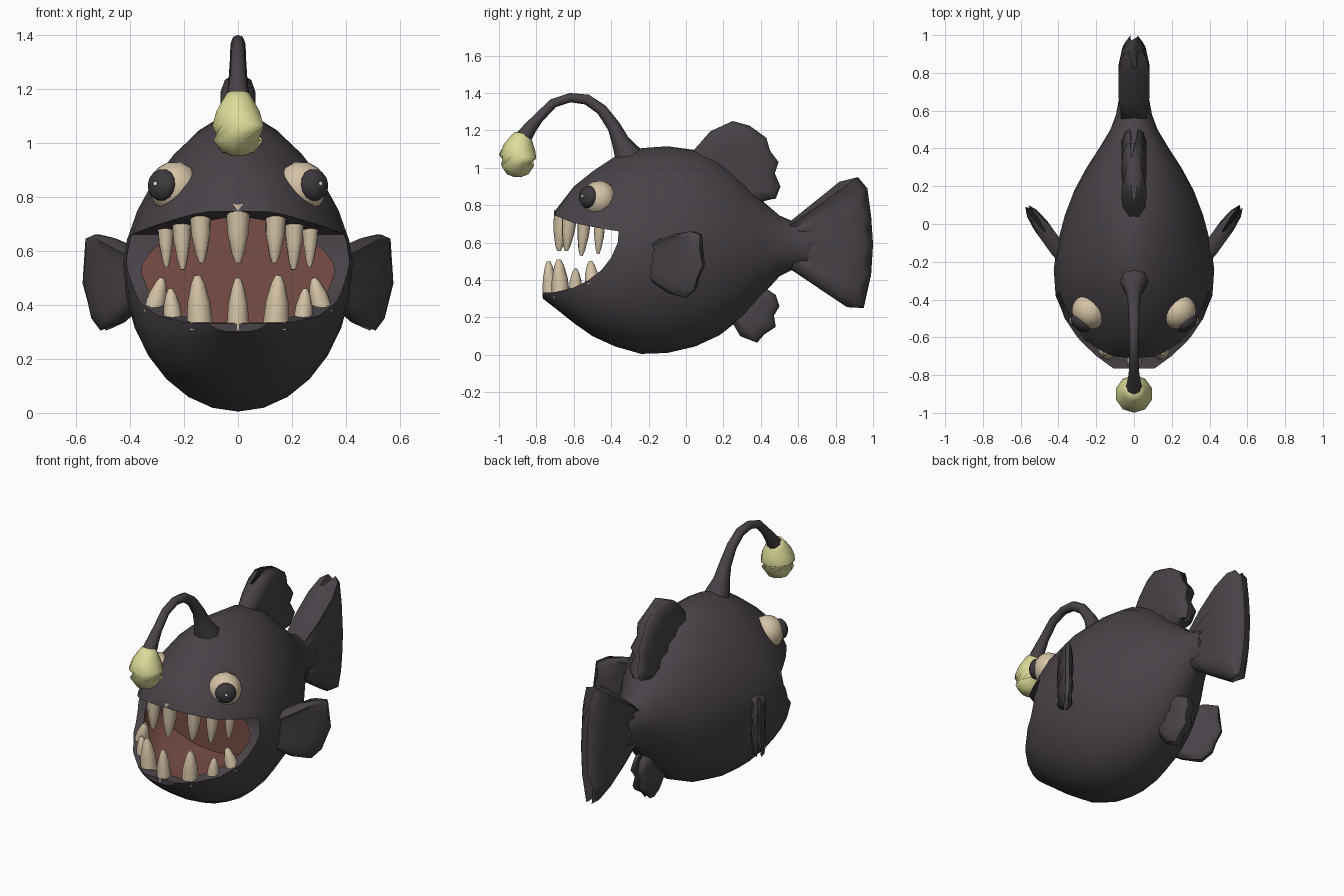
import bpy, bmesh, math
from mathutils import Vector

old = bpy.data.objects.get("Cube")
if old:
    bpy.data.objects.remove(old, do_unlink=True)


def material(name, rgb):
    m = bpy.data.materials.new(name)
    m.use_nodes = True
    m.diffuse_color = (*rgb, 1)
    m.node_tree.nodes["Principled BSDF"].inputs["Base Color"].default_value = (*rgb, 1)
    return m


SKIN = material("charcoal skin", (0.065, 0.055, 0.064))
MOUTH = material("mouth red", (0.19, 0.075, 0.06))
BONE = material("bone beige", (0.66, 0.54, 0.38))
GLOW = material("pale yellow", (0.72, 0.72, 0.32))
PUPIL = material("pupil black", (0.045, 0.04, 0.046))
GLINT = material("eye glint", (0.8, 0.8, 0.8))


def smooth(obj, angle):
    bpy.ops.object.select_all(action='DESELECT')
    obj.select_set(True)
    bpy.context.view_layer.objects.active = obj
    bpy.ops.object.shade_smooth_by_angle(angle=math.radians(angle))


def loft(name, rings, mat, angle=50):
    """Skin a list of closed rings and cap both ends."""
    bm = bmesh.new()
    rows = [[bm.verts.new(p) for p in ring] for ring in rings]
    n = len(rows[0])
    for a, b in zip(rows, rows[1:]):
        for i in range(n):
            k = (i + 1) % n
            bm.faces.new((a[i], a[k], b[k], b[i]))
    bm.faces.new(rows[0][::-1])
    bm.faces.new(rows[-1])
    bmesh.ops.recalc_face_normals(bm, faces=bm.faces)
    mesh = bpy.data.meshes.new(name)
    bm.to_mesh(mesh)
    bm.free()
    obj = bpy.data.objects.new(name, mesh)
    bpy.context.collection.objects.link(obj)
    mesh.materials.append(mat)
    smooth(obj, angle)
    return obj


def tube(name, path, mat, sides=8):
    """Round tube through (point, radius) pairs."""
    pts = [Vector(p) for p, r in path]
    rings = []
    for i, (p, r) in enumerate(path):
        t = pts[min(i + 1, len(pts) - 1)] - pts[max(i - 1, 0)]
        q = t.to_track_quat('Z', 'X')
        rings.append([pts[i] + q @ Vector((r * math.cos(a), r * math.sin(a), 0))
                      for a in (math.tau * k / sides for k in range(sides))])
    return loft(name, rings, mat, 60)


def ball(name, loc, scale, mat, facing=None):
    bpy.ops.mesh.primitive_uv_sphere_add(segments=14, ring_count=10, location=loc)
    obj = bpy.context.object
    obj.name = name
    obj.scale = scale
    if facing:
        obj.rotation_euler = Vector(facing).to_track_quat('Z', 'X').to_euler()
    obj.data.materials.append(mat)
    smooth(obj, 60)
    return obj


def fin(name, root, tips, thick, place, normal):
    """Puffy ribbed fan: rays run from the root line to the scalloped tip outline."""
    a, b = Vector(root[0]), Vector(root[1])
    last = len(tips) - 1
    rings = []
    for s, fat in ((0, .8), (.35, 1), (.7, 1), (.92, .75), (1, .3)):
        front, back = [], []
        for i, tip in enumerate(tips):
            p = place(*a.lerp(b, i / last).lerp(Vector(tip), s))
            h = thick * fat * (0.4 if i in (0, last) else 1 if i % 2 else 0.75)
            front.append(p + normal * h)
            back.append(p - normal * h)
        rings.append(front + back[::-1])
    return loft(name, rings, SKIN, 60)


# Body: rows of (y, half width, top, bottom)
BODY = [(-.765, .13, .55, .30), (-.70, .23, .77, .25), (-.6, .32, .90, .17),
        (-.5, .375, .98, .10), (-.38, .415, 1.06, .045), (-.24, .425, 1.105, .005),
        (-.1, .405, 1.115, .01), (.05, .365, 1.095, .045), (.18, .315, 1.03, .105),
        (.3, .25, .925, .2), (.4, .185, .83, .31), (.5, .125, .745, .42),
        (.58, .095, .71, .46), (.66, .08, .70, .47)]


def section(y, w, top, bottom, n=28):
    """Rounded section, narrower above and squarer at the jaw."""
    mid, half = (top + bottom) / 2, (top - bottom) / 2
    above = 1.6 + min(max(y, 0), .4) + max(0, -y - .55) * 4
    below = 2 + max(0, -y - .3) * 2
    ring = []
    for k in range(n):
        c, s = math.cos(math.tau * k / n), math.sin(math.tau * k / n)
        e = 2 / (above if s > 0 else below)
        ring.append((math.copysign(abs(c) ** e, c) * w, y,
                     mid + math.copysign(abs(s) ** e, s) * half))
    return ring


body = loft("body", [section(*row) for row in BODY], SKIN)

# Mouth: a wedge opens the jaws, an inset cavity hollows them
WEDGE = [(-.9, .77), (-.7, .745), (-.6, .705), (-.48, .68), (-.36, .66), (-.365, .60),
         (-.40, .52), (-.45, .455), (-.52, .40), (-.6, .36), (-.7, .335), (-.9, .325)]
wedge = loft("mouth_wedge", [[(x, y, z) for y, z in WEDGE] for x in (-.6, .6)], SKIN)
cavity = loft("mouth_cavity", [section(y, w - .05, min(t - .06, .74), max(b + .06, .3))
                               for y, w, t, b in BODY[1:6]], MOUTH)
for cutter in (wedge, cavity):
    mod = body.modifiers.new("cut", 'BOOLEAN')
    mod.operation = 'DIFFERENCE'
    mod.solver = 'EXACT'
    mod.material_mode = 'TRANSFER'
    mod.object = cutter
    bpy.context.view_layer.objects.active = body
    bpy.ops.object.modifier_apply(modifier=mod.name)
    bpy.data.objects.remove(cutter, do_unlink=True)
smooth(body, 40)

# Teeth: (base, tip, base radius), mirrored off the centre line
TEETH = {"upper_tooth": [((0, -.66, .77), (0, -.68, .555), .046),
                         ((.14, -.62, .76), (.135, -.64, .555), .042),
                         ((.21, -.54, .75), (.205, -.56, .53), .038),
                         ((.27, -.46, .72), (.265, -.47, .54), .032)],
         "lower_tooth": [((0, -.725, .31), (0, -.735, .50), .042),
                         ((.14, -.67, .31), (.15, -.68, .51), .05),
                         ((.24, -.59, .33), (.25, -.59, .46), .037),
                         ((.315, -.50, .37), (.28, -.51, .50), .042)]}
for name, teeth in TEETH.items():
    for base, tip, r in teeth:
        for side in ((1, -1) if base[0] else (1,)):
            a, b = (Vector((p[0] * side, p[1], p[2])) for p in (base, tip))
            tube(name, [(a, r), (a.lerp(b, .5), r * .85), (a.lerp(b, .85), r * .5),
                        (b, r * .22)], BONE)

# Eyes
for side, word in ((1, "left"), (-1, "right")):
    look = Vector((.62 * side, -.77, .12)).normalized()
    centre = Vector((.235 * side, -.465, .835))
    ball(word + "_eye", centre, (.097, .097, .09), BONE, look)
    ball(word + "_pupil", centre + look * .075, (.06, .06, .04), PUPIL, look)
    ball(word + "_glint", centre + look * .114, (.008, .008, .004), GLINT, look)

# Lure stalk and glowing bulb
STALK = [(-.30, 1.05, .08), (-.35, 1.14, .048), (-.385, 1.22, .036), (-.45, 1.31, .03),
         (-.53, 1.365, .028), (-.62, 1.375, .025), (-.71, 1.345, .025), (-.79, 1.265, .028),
         (-.835, 1.21, .036), (-.87, 1.16, .045)]
tube("lure_stalk", [((0, y, z), r) for y, z, r in STALK], SKIN)
BULB = [(.951, .02), (.965, .06), (1.01, .092), (1.06, .1), (1.11, .085), (1.155, .06),
        (1.185, .04)]
tube("lure_bulb", [((0, -.9 + max(0, z - 1.06) * .2, z), r) for z, r in BULB], GLOW, 10)

# Fins on the centre line
flat = lambda y, z: Vector((0, y, z))
across = Vector((1, 0, 0))
fin("tail_fin", [(.54, .70), (.54, .47)],
    [(.82, .925), (.92, .95), (.97, .89), (.96, .82), (.99, .74), (.97, .67), (1, .59),
     (.97, .5), (.99, .43), (.955, .36), (.95, .25), (.86, .255)], .082, flat, across)
fin("back_fin", [(.02, 1.07), (.38, .80)],
    [(.13, 1.195), (.25, 1.25), (.34, 1.225), (.43, 1.16), (.45, 1.09), (.495, 1.03),
     (.475, .97), (.505, .9), (.48, .835), (.43, .83)], .065, flat, across)
fin("belly_fin", [(.22, .22), (.37, .38)],
    [(.29, .10), (.38, .065), (.42, .11), (.48, .15), (.47, .21), (.5, .26), (.48, .32),
     (.42, .36)], .055, flat, across)

# Side fins, swept outward and back
for side, word in ((1, "left"), (-1, "right")):
    fin(word + "_side_fin", [(-.21, .59), (-.21, .42)],
        [(-.04, .65), (.03, .66), (.08, .645), (.08, .56), (.095, .48), (.065, .41),
         (.05, .35), (0, .305), (-.09, .33)], .042,
        lambda y, z: Vector((side * (.37 + (y + .18) * .72), y, z)),
        Vector((.81 * side, -.58, 0)))
